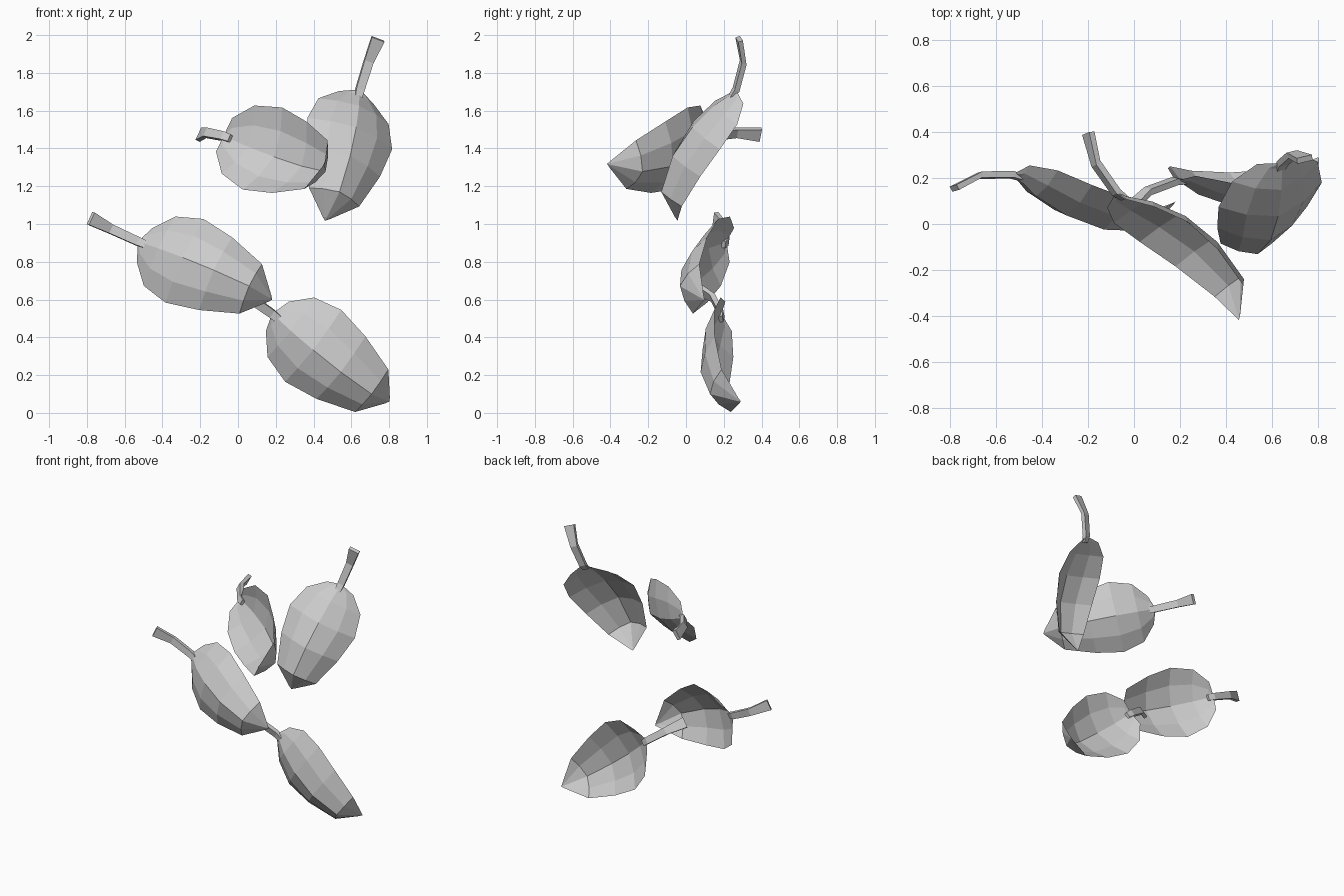
import bpy
from mathutils import Vector, Matrix

if "Cube" in bpy.data.objects:
    bpy.data.objects.remove(bpy.data.objects["Cube"])

# blade rows: (distance along, half width, midrib height, edge height)
ROWS = [(0.01, 0.10, 0.015, -0.035), (0.10, 0.203, 0.075, -0.015), (0.25, 0.245, 0.135, 0.03),
        (0.435, 0.213, 0.168, 0.055), (0.64, 0.145, 0.142, 0.055), (0.745, 0.02, 0.012, 0.0)]
COLS = [-1, -0.55, 0, 0.55, 1]
# stem rings: (distance along, height, half width, half thickness)
STEM = [(0.02, 0.008, 0.02, 0.010), (-0.025, 0.0, 0.023, 0.014),
        (-0.177, 0.027, 0.025, 0.014), (-0.29, 0.103, 0.036, 0.010)]
TIP = 0.758


def make(name, verts, faces, mat):
    me = bpy.data.meshes.new(name)
    me.from_pydata(verts, [], faces)
    me.update()
    ob = bpy.data.objects.new(name, me)
    ob.matrix_world = mat
    bpy.context.collection.objects.link(ob)


def blade(name, mat):
    # cupped open sheet, gathered at the stem and pinched to a curled tip
    n = len(COLS)
    verts = [(u, h * c, mid + (edge - mid) * abs(c) ** 1.6)
             for u, h, mid, edge in ROWS for c in COLS]
    verts += [(TIP, 0, -0.01), (-0.025, 0, 0)]
    tip, base = len(verts) - 2, len(verts) - 1
    faces = [(r * n + c, (r + 1) * n + c, (r + 1) * n + c + 1, r * n + c + 1)
             for r in range(len(ROWS) - 1) for c in range(n - 1)]
    last = (len(ROWS) - 1) * n
    faces += [(last + c, tip, last + c + 1) for c in range(n - 1)]
    faces += [(base, c, c + 1) for c in range(n - 1)]
    make(name, verts, faces, mat)


def stem(name, mat):
    # bent four-sided stalk flaring at its end
    verts, faces = [], []
    for i, (u, w, a, b) in enumerate(STEM):
        lean = 0.008 if i == 3 else 0
        verts += [(u + s * lean, t * a, w + s * b) for t, s in ((-1, -1), (1, -1), (1, 1), (-1, 1))]
    for r in range(len(STEM) - 1):
        for k in range(4):
            j = (k + 1) % 4
            faces.append((r * 4 + k, r * 4 + j, r * 4 + 4 + j, r * 4 + 4 + k))
    faces += [(3, 2, 1, 0), (12, 13, 14, 15)]
    make(name, verts, [f[::-1] for f in faces], mat)


# each leaf: name, stem joint, tip, width direction
LEAVES = [
    ("lower_right_leaf", (0.20, 0.19, 0.51), (0.80, 0.28, 0.06), (0.57, -0.17, 0.79)),
    ("left_leaf", (-0.507, 0.21, 0.898), (0.17, 0.09, 0.605), (0.39, 0.12, 0.9)),
    ("upper_middle_leaf", (-0.06, 0.12, 1.46), (0.46, -0.41, 1.315), (-0.44, -0.16, -0.88)),
    ("upper_right_leaf", (0.64, 0.255, 1.69), (0.462, -0.055, 1.015), (0.92, 0.22, -0.33)),
]
for name, base, tip, width in LEAVES:
    a = (Vector(tip) - Vector(base)).normalized()
    w = Vector(width)
    w = (w - a * w.dot(a)).normalized()
    m = Matrix((a, w, a.cross(w))).transposed().to_4x4()
    m.translation = base
    blade(name + "_blade", m)
    stem(name + "_stem", m)
